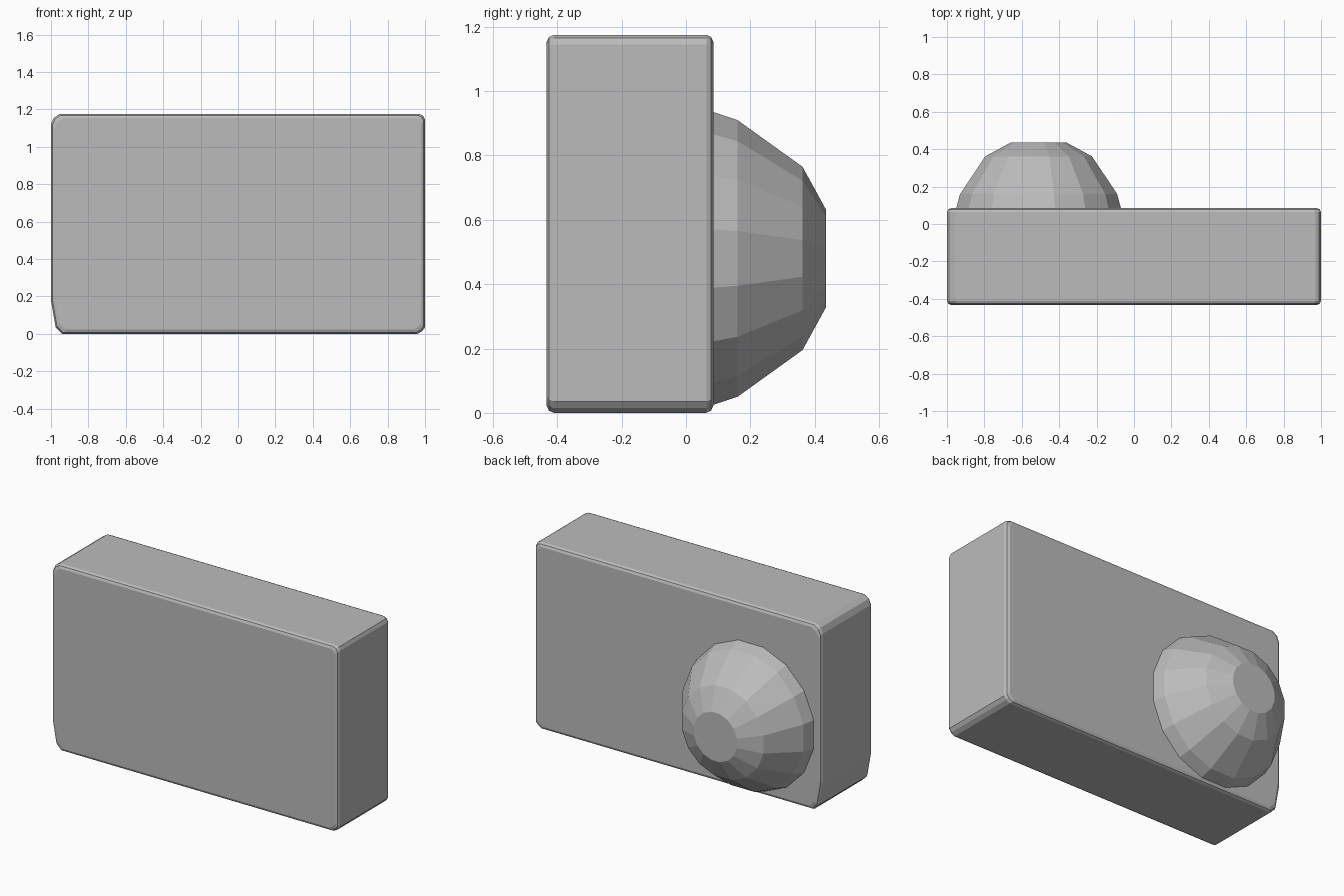
import bpy, bmesh, math

cube = bpy.data.objects.get("Cube")
if cube:
    bpy.data.objects.remove(cube, do_unlink=True)

grey = bpy.data.materials.new("plain grey")
grey.use_nodes = True
grey.diffuse_color = (0.5, 0.5, 0.5, 1)
grey.node_tree.nodes["Principled BSDF"].inputs["Base Color"].default_value = (0.5, 0.5, 0.5, 1)


def loft(name, rings):
    """Bridge matching rings of points and cap both ends."""
    bm = bmesh.new()
    loops = [[bm.verts.new(p) for p in ring] for ring in rings]
    for a, b in zip(loops, loops[1:]):
        for i in range(len(a)):
            j = (i + 1) % len(a)
            bm.faces.new((a[i], a[j], b[j], b[i]))
    bm.faces.new(loops[0])
    bm.faces.new(loops[-1])
    bmesh.ops.recalc_face_normals(bm, faces=bm.faces)
    mesh = bpy.data.meshes.new(name)
    bm.to_mesh(mesh)
    bm.free()
    mesh.materials.append(grey)
    obj = bpy.data.objects.new(name, mesh)
    bpy.context.collection.objects.link(obj)
    return obj


# Block: outline with worn corners, rims chamfered front and back
outline = [(-0.94, 0), (-0.975, 0.035), (-1, 0.18), (-1, 1.12), (-0.985, 1.155),
           (-0.955, 1.175), (0.97, 1.175), (0.99, 1.165), (1, 1.145),
           (1, 0.035), (0.985, 0.015), (0.96, 0)]


def block_ring(y, inset):
    sx, sz = 1 - inset, 1 - inset / 0.5875
    return [(x * sx, y, 0.5875 + (z - 0.5875) * sz) for x, z in outline]


loft("block", [block_ring(y, inset) for y, inset in (
    (-0.433, 0.022), (-0.426, 0.007), (-0.411, 0),
    (0.063, 0), (0.078, 0.007), (0.085, 0.022))])

# Faceted dome on the back
SIDES = 16


def dome_ring(y, rx, rz):
    grow = 1 / math.cos(math.pi / SIDES)
    angles = [(i + 0.5) * math.tau / SIDES for i in range(SIDES)]
    return [(-0.51 + rx * grow * math.cos(a), y, 0.48 + rz * grow * math.sin(a))
            for a in angles]


loft("dome", [dome_ring(*r) for r in (
    (0.05, 0.445, 0.46), (0.085, 0.44, 0.455), (0.16, 0.42, 0.43),
    (0.362, 0.285, 0.285), (0.435, 0.15, 0.152))])
